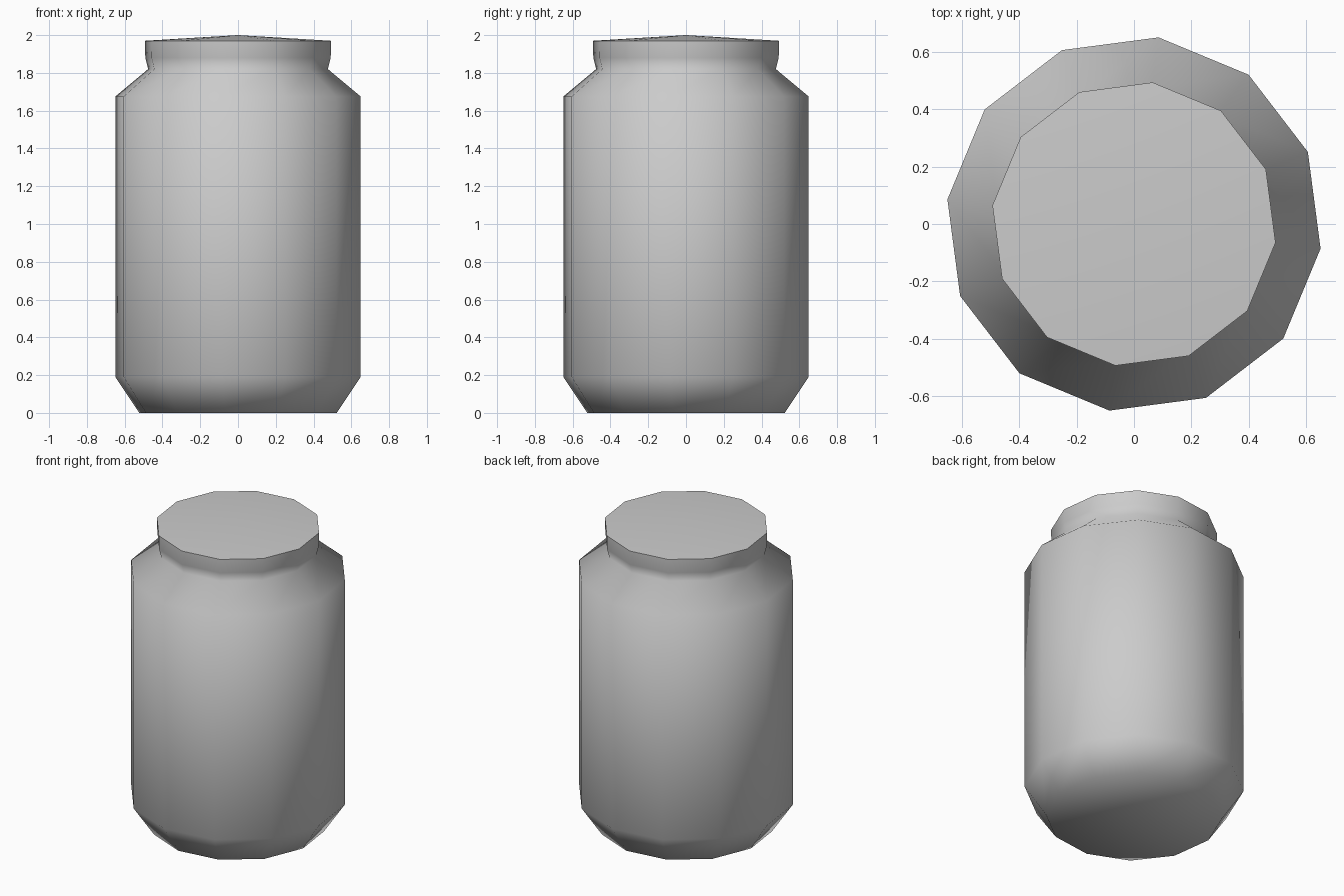
import bpy
import bmesh
from math import radians, cos, sin, tau

cube = bpy.data.objects.get("Cube")
if cube:
    bpy.data.objects.remove(cube, do_unlink=True)

SIDES = 12
TURN = radians(-7.5)

# One flat grey for the whole jar
grey = bpy.data.materials.new("jar_grey")
grey.use_nodes = True
colour = (0.6, 0.6, 0.6, 1)
grey.diffuse_color = colour
grey.node_tree.nodes["Principled BSDF"].inputs["Base Color"].default_value = colour

# Profile as (radius, height): base, lower bevel, wall, shoulder, neck, lid rim
PROFILE = [(0.527, 0), (0.655, 0.19), (0.655, 1.675), (0.48, 1.82),
           (0.495, 1.88), (0.497, 1.97)]

bm = bmesh.new()
rings = [[bm.verts.new((r * cos(TURN + tau * i / SIDES),
                        r * sin(TURN + tau * i / SIDES), z))
          for i in range(SIDES)] for r, z in PROFILE]

# Side walls
for low, high in zip(rings, rings[1:]):
    for i in range(SIDES):
        j = (i + 1) % SIDES
        bm.faces.new((low[i], low[j], high[j], high[i]))

# Flat base and slightly peaked lid
base_centre = bm.verts.new((0, 0, 0))
lid_peak = bm.verts.new((0, 0, 2))
for i in range(SIDES):
    j = (i + 1) % SIDES
    bm.faces.new((base_centre, rings[0][j], rings[0][i]))
    bm.faces.new((lid_peak, rings[-1][i], rings[-1][j]))

mesh = bpy.data.meshes.new("jar")
bm.to_mesh(mesh)
bm.free()
mesh.materials.append(grey)
jar = bpy.data.objects.new("jar", mesh)
bpy.context.collection.objects.link(jar)

# Smooth everywhere but the lid's top edge
bpy.ops.object.select_all(action="DESELECT")
jar.select_set(True)
bpy.context.view_layer.objects.active = jar
bpy.ops.object.shade_smooth_by_angle(angle=radians(80))
